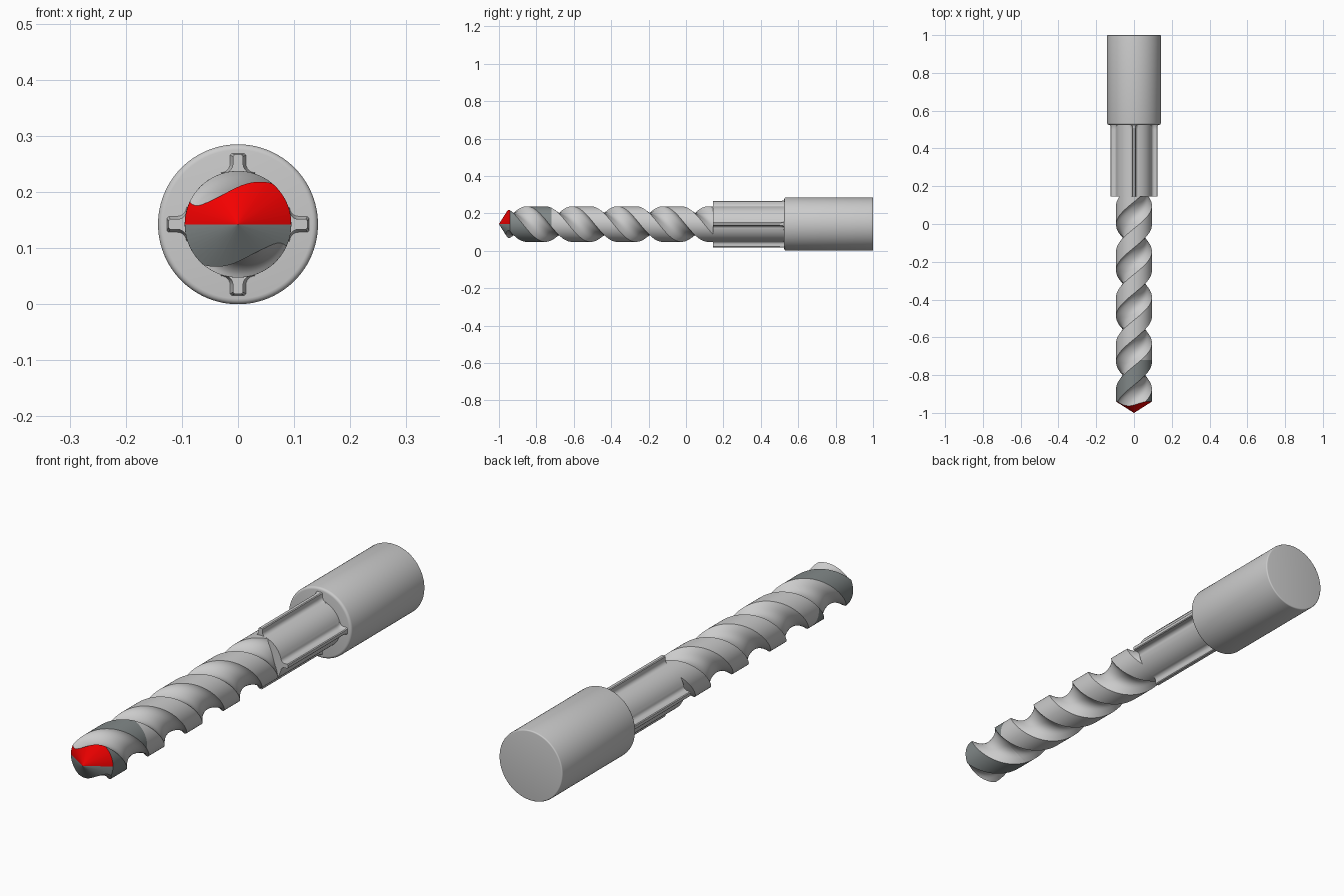
import bpy, bmesh
from math import cos, sin, pi, radians, hypot

if "Cube" in bpy.data.objects:
    bpy.data.objects.remove(bpy.data.objects["Cube"])

CZ = 0.1425         # height of the drill axis
R = 0.095           # flute land radius
SHANK_R = 0.1425
PITCH = 0.485       # length of one full helix turn
TIP_Y = -0.94       # where the point cone meets the lands
SLOPE = 0.06 / R    # cone rise per unit radius


def material(name, color):
    m = bpy.data.materials.new(name)
    m.diffuse_color = color
    m.use_nodes = True
    m.node_tree.nodes["Principled BSDF"].inputs["Base Color"].default_value = m.diffuse_color
    return m


def smooth(mesh, angle=32):
    mesh.shade_smooth()
    mesh.set_sharp_from_angle(angle=radians(angle))


def loft(name, rings):
    """Skin rings of (x, y, z) points given about the drill axis, capping both ends."""
    bm = bmesh.new()
    vs = [[bm.verts.new((x, y, z + CZ)) for x, y, z in ring] for ring in rings]
    n = len(vs[0])
    for a, b in zip(vs, vs[1:]):
        for i in range(n):
            j = (i + 1) % n
            bm.faces.new((a[i], a[j], b[j], b[i]))
    bm.faces.new(vs[0])
    bm.faces.new(vs[-1])
    bmesh.ops.recalc_face_normals(bm, faces=bm.faces)
    mesh = bpy.data.meshes.new(name)
    bm.to_mesh(mesh)
    bm.free()
    smooth(mesh)
    ob = bpy.data.objects.new(name, mesh)
    bpy.context.collection.objects.link(ob)
    return ob


def lathe(name, profile, n=64):
    return loft(name, [[(r * cos(2 * pi * i / n), y, r * sin(2 * pi * i / n))
                        for i in range(n)] for r, y in profile])


# Half of the two-flute cross-section: (angle in degrees, radius)
FLUTE = [(50, R), (54, .0900), (58, .0850), (63, .0795), (69, .0730), (76, .0670),
         (84, .0625), (93, .0600), (103, .0593), (113, .0605), (123, .0635),
         (132, .0675), (140, .0725), (147, .0785), (151, .0840), (153.5, .0890)]
HALF = FLUTE + [(155 + 75 * i / 14, R) for i in range(14)]
SECTION = HALF + [(a + 180, r) for a, r in HALF]


def fluted(name, y0, y1):
    steps = round((y1 - y0) / 0.008)
    rings = []
    for k in range(steps + 1):
        y = y0 + (y1 - y0) * k / steps
        turn = -2 * pi * (y - TIP_Y) / PITCH
        rings.append([(r * cos(radians(a) + turn), y, r * sin(radians(a) + turn))
                      for a, r in SECTION])
    return loft(name, rings)


# Long fluted body and the separate cutting head
fluted("fluted_body", -0.72, 0.15)
head = fluted("cutting_head", -1.04, -0.72)

# Grind the head to a conical point
cone = lathe("point_cutter", [(0.0004, -1.0), (0.5, -1.0 + 0.5 * SLOPE)])
cone.hide_render = True
mod = head.modifiers.new("point", 'BOOLEAN')
mod.operation = 'INTERSECT'
mod.solver = 'EXACT'
mod.object = cone
deps = bpy.context.evaluated_depsgraph_get()
mesh = bpy.data.meshes.new_from_object(head.evaluated_get(deps))
head.modifiers.clear()
head.data = mesh
bpy.data.objects.remove(cone)

# Plain flutes, dark lands and lower point, red upper point
mesh.materials.clear()
for m in (material("steel", (.6, .6, .6, 1)),
          material("dark_steel", (.22, .245, .245, 1)),
          material("red", (.9, 0, 0, 1))):
    mesh.materials.append(m)
for p in mesh.polygons:
    pts = [mesh.vertices[i].co for i in p.vertices]
    radii = [hypot(c.x, c.z - CZ) for c in pts]
    on_cone = all(abs(c.y + 1 - r * SLOPE) < 0.0008 for c, r in zip(pts, radii))
    on_land = all(r > R - 0.0006 for r in radii)
    if on_cone:
        p.material_index = 2 if p.center.z > CZ else 1
    else:
        p.material_index = 1 if on_land and p.center.y < -0.72 else 0
smooth(mesh)


# Ribbed neck: round core with four filleted ribs, flaring into the shank
def rib_ring(y, d):
    core, w, top, f = 0.095, 0.009 + d, 0.124 + d * 0.5, 0.016
    # right-hand side of one rib, (across, outward), from core to rib top
    side = [(w + f * (1 - sin(t * pi / 12)), core + f * (1 - cos(t * pi / 12)) - 0.003)
            for t in range(7)]
    side += [(w, top - 0.003), (w - 0.003, top)]
    rib = side + [(-u, v) for u, v in reversed(side)]
    a0 = pi / 2
    lo = 0.32
    pts = []
    for q in range(4):
        c, s = cos(q * a0), sin(q * a0)
        pts += [(v * c - u * s, y, v * s + u * c) for u, v in reversed(rib)]
        for i in range(13):      # core arc to the next rib
            a = q * a0 + lo + (a0 - 2 * lo) * i / 12
            pts.append((core * cos(a), y, core * sin(a)))
    return pts


loft("ribbed_neck", [rib_ring(y, d) for y, d in
                     ((0.145, 0), (0.50, 0), (0.51, .0008), (0.52, .003),
                      (0.527, .006), (0.532, .009))])

# Plain cylindrical shank with rounded rims
fr, br = 0.010, 0.005
profile = [(SHANK_R - fr + fr * sin(t * pi / 8), 0.525 + fr * (1 - cos(t * pi / 8)))
           for t in range(5)]
profile += [(SHANK_R - br + br * cos(t * pi / 8), 1 - br + br * sin(t * pi / 8))
            for t in range(5)]
lathe("shank", profile, 96)
